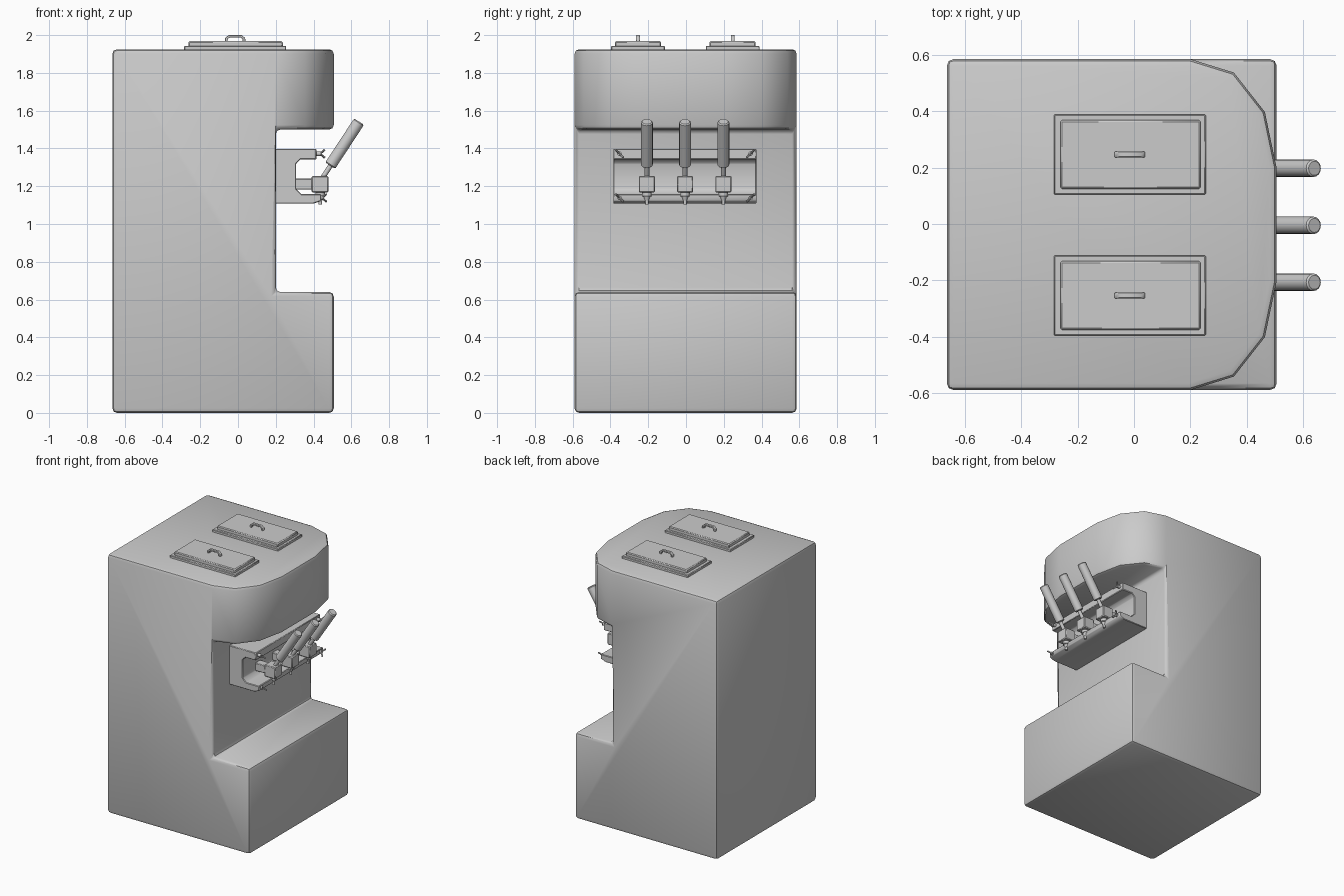
import bpy, bmesh, math
from mathutils import Vector

if "Cube" in bpy.data.objects:
    bpy.data.objects.remove(bpy.data.objects["Cube"])


def finish(bm, name, bevel=0.0, segments=1, limit=40):
    """Bevel the sharp edges, then turn the bmesh into an object."""
    bmesh.ops.recalc_face_normals(bm, faces=bm.faces[:])
    if bevel:
        sharp = [e for e in bm.edges if e.calc_face_angle(0) > math.radians(limit)]
        bmesh.ops.bevel(bm, geom=sharp, offset=bevel, segments=segments,
                        profile=0.5, affect='EDGES', clamp_overlap=True)
    me = bpy.data.meshes.new(name)
    bm.to_mesh(me)
    bm.free()
    ob = bpy.data.objects.new(name, me)
    bpy.context.collection.objects.link(ob)
    return ob


def box(name, lo, hi, bevel=0.004):
    bm = bmesh.new()
    bmesh.ops.create_cube(bm, size=1)
    for v in bm.verts:
        v.co = Vector([l + (c + 0.5) * (h - l) for l, h, c in zip(lo, hi, v.co)])
    return finish(bm, name, bevel)


def rod(name, a, b, r1, r2=None, sides=16, bevel=0.0):
    a, b = Vector(a), Vector(b)
    bm = bmesh.new()
    bmesh.ops.create_cone(bm, cap_ends=True, segments=sides, radius1=r1,
                          radius2=r1 if r2 is None else r2, depth=(b - a).length)
    rot = (b - a).to_track_quat('Z', 'Y')
    for v in bm.verts:
        v.co = rot @ v.co + (a + b) / 2
    return finish(bm, name, bevel)


def side_profile(name, pts, y0, y1, bevel):
    """Extrude an (x, z) outline along y."""
    bm = bmesh.new()
    f = bm.faces.new([bm.verts.new((x, y0, z)) for x, z in pts])
    ext = bmesh.ops.extrude_face_region(bm, geom=[f])
    new = [g for g in ext['geom'] if isinstance(g, bmesh.types.BMVert)]
    bmesh.ops.translate(bm, verts=new, vec=(0, y1 - y0, 0))
    return finish(bm, name, bevel)


# Cabinet: column with a boxy base and a rounded head in front
X0, XM, X1, W, YC = -0.665, 0.2, 0.507, 0.588, -0.002
levels = [0, 0.64, 1.5, 1.925]
bulge = [(0.355, 0.54), (0.465, 0.40), (X1, 0.2)]
fronts = {0: [(X1, W), (X1, -W)],
          1: [],
          2: bulge + [(x, -y) for x, y in reversed(bulge)]}
bm = bmesh.new()
for i in range(3):
    outline = [(X0, -W), (X0, W), (XM, W)] + fronts[i] + [(XM, -W)]
    rings = [[bm.verts.new((x, y + YC, z)) for x, y in outline] for z in levels[i:i + 2]]
    n = len(outline)
    for k in range(n):
        m = (k + 1) % n
        bm.faces.new((rings[0][k], rings[0][m], rings[1][m], rings[1][k]))
    back = [0, 1, 2, n - 1]
    for ring, outer in ((rings[0], i == 0), (rings[1], i == 2)):
        if outer:
            bm.faces.new(ring)
        elif n > 4:
            bm.faces.new(ring[2:])
bmesh.ops.remove_doubles(bm, verts=bm.verts[:], dist=0.0005)
bmesh.ops.recalc_face_normals(bm, faces=bm.faces[:])
bmesh.ops.dissolve_limit(bm, angle_limit=math.radians(1),
                         verts=bm.verts[:], edges=bm.edges[:])
finish(bm, "cabinet", 0.024, 2)

# Hopper lids with arched handles
for side, yc in (("back", 0.247), ("front", -0.254)):
    box(f"{side}_lid_frame", (-0.285, yc - 0.142, 1.915), (0.255, yc + 0.142, 1.943))
    box(f"{side}_lid", (-0.262, yc - 0.122, 1.935), (0.237, yc + 0.122, 1.968), 0.006)
    outer = [(-0.07, 1.96), (-0.068, 1.985), (-0.05, 2.0), (0.02, 2.0), (0.038, 1.985), (0.04, 1.96)]
    inner = [(0.026, 1.96), (0.024, 1.98), (0.014, 1.987), (-0.044, 1.987), (-0.054, 1.98), (-0.056, 1.96)]
    side_profile(f"{side}_lid_handle", outer + inner, yc - 0.01, yc + 0.01, 0.002)

# Dispensing head: C-shaped bracket
side_profile("dispenser_bracket",
             [(0.19, 1.108), (0.40, 1.108), (0.44, 1.122), (0.44, 1.158), (0.335, 1.158),
              (0.308, 1.185), (0.308, 1.32), (0.33, 1.342), (0.415, 1.342),
              (0.415, 1.398), (0.19, 1.398)], -0.385, 0.373, 0.004)

# Wing screws at the bracket corners
for y, sy in ((-0.352, -1), (0.342, 1)):
    for x, z in ((0.405, 1.372), (0.415, 1.138)):
        rod("wing_screw", (x, y, z), (x + 0.035, y, z), 0.012, sides=10)
        for s in (-1, 1):
            rod("screw_wing", (x + 0.03, y, z),
                (x + 0.053, y + s * sy * 0.02, z + s * 0.02), 0.005, 0.006, 8)

# Three taps: connector, block, nozzle and lever
for i, y in enumerate((-0.207, -0.005, 0.198)):
    n = f"tap_{i + 1}"
    box(n + "_connector", (0.30, y - 0.03, 1.182), (0.40, y + 0.03, 1.24))
    box(n + "_block", (0.39, y - 0.043, 1.168), (0.478, y + 0.043, 1.254), 0.005)
    rod(n + "_collar", (0.436, y, 1.17), (0.436, y, 1.145), 0.025, bevel=0.003)
    rod(n + "_nozzle", (0.436, y, 1.148), (0.436, y, 1.125), 0.019, 0.011)
    rod(n + "_spout", (0.436, y, 1.13), (0.436, y, 1.103), 0.009)
    rod(n + "_lever", (0.442, y, 1.235), (0.50, y, 1.325), 0.013)
    rod(n + "_grip", (0.488, y, 1.309), (0.641, y, 1.542), 0.031, bevel=0.006)

# Smooth shading with crisp edges
for ob in bpy.context.collection.objects:
    ob.select_set(True)
    bpy.context.view_layer.objects.active = ob
bpy.ops.object.shade_smooth_by_angle(angle=math.radians(40))
